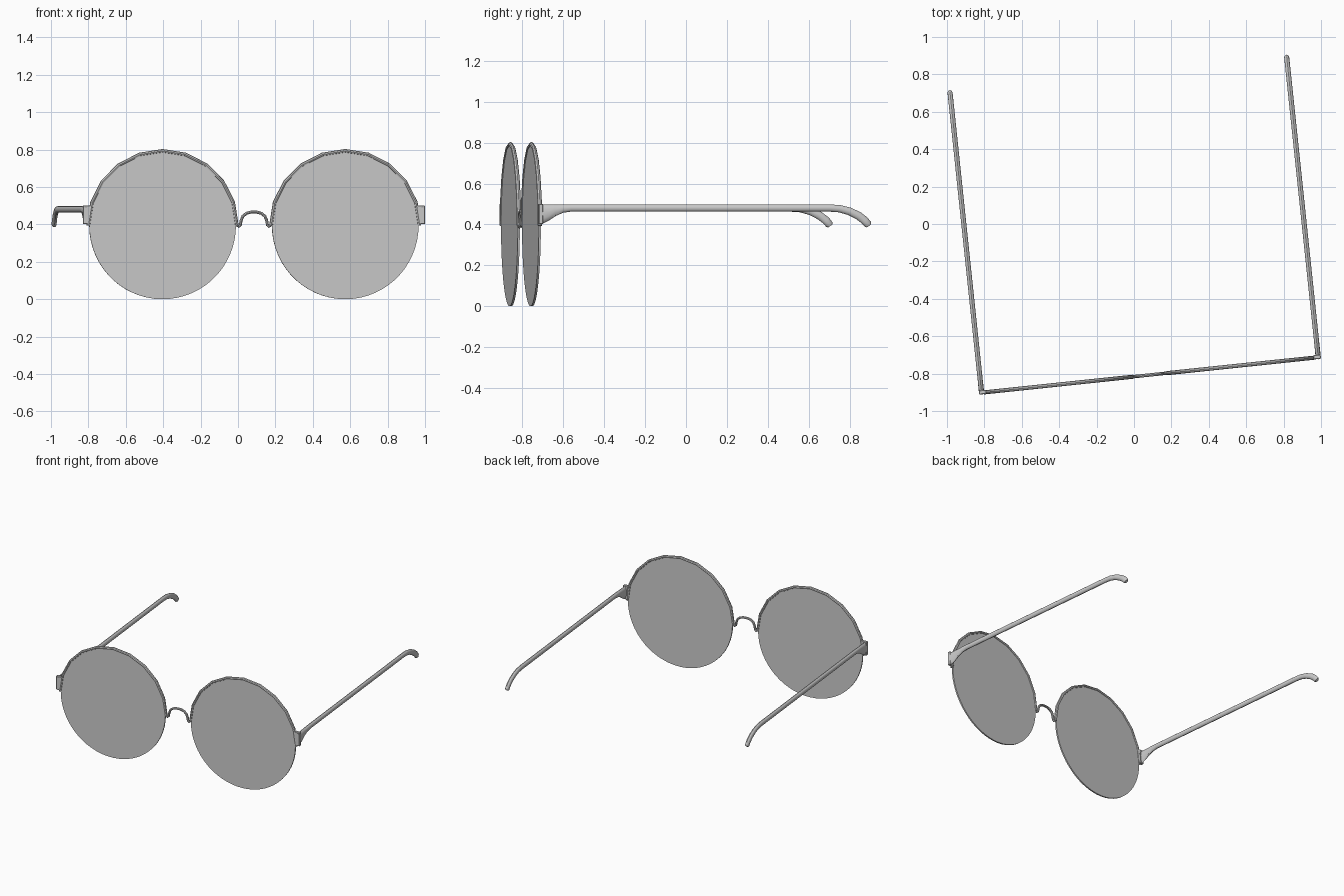
import bpy, bmesh
from math import sin, cos, pi, radians
from mathutils import Vector, Matrix

if "Cube" in bpy.data.objects:
    bpy.data.objects.remove(bpy.data.objects["Cube"])

# The glasses are modelled square-on, then turned 6 degrees into place
PLACE = Matrix.Translation((0.085, -0.807, 0)) @ Matrix.Rotation(radians(6), 4, 'Z')
U, V = Vector((1, 0, 0)), Vector((0, 1, 0))
LENS_X, LENS_Z, LENS_R = 0.491, 0.394, 0.394


def finish(bm, name):
    bmesh.ops.recalc_face_normals(bm, faces=bm.faces)
    bm.transform(PLACE)
    mesh = bpy.data.meshes.new(name)
    bm.to_mesh(mesh)
    bm.free()
    obj = bpy.data.objects.new(name, mesh)
    bpy.context.collection.objects.link(obj)
    bpy.ops.object.select_all(action='DESELECT')
    obj.select_set(True)
    bpy.context.view_layer.objects.active = obj
    bpy.ops.object.shade_smooth_by_angle(angle=radians(35))


def sweep(name, stations, side, n=10):
    """Oval tube through (point, half width, half height); side is normal to the path plane."""
    bm = bmesh.new()
    pts = [Vector(s[0]) for s in stations]
    rings = []
    for i, (_, w, h) in enumerate(stations):
        tangent = (pts[min(i + 1, len(pts) - 1)] - pts[max(i - 1, 0)]).normalized()
        up = side.cross(tangent)
        rings.append([bm.verts.new(pts[i] + side * w * cos(2 * pi * k / n)
                                   + up * h * sin(2 * pi * k / n)) for k in range(n)])
    for a, b in zip(rings, rings[1:]):
        for k in range(n):
            m = (k + 1) % n
            bm.faces.new((a[k], a[m], b[m], b[k]))
    bm.faces.new(rings[0])
    bm.faces.new(rings[-1])
    finish(bm, name)


for s, label in ((-1, "left"), (1, "right")):
    # Lens: thin flat disc
    bm = bmesh.new()
    bmesh.ops.create_cone(bm, cap_ends=True, segments=60, radius1=LENS_R, radius2=LENS_R, depth=0.01,
                          matrix=Matrix.Translation((s * LENS_X, 0, LENS_Z)) @ Matrix.Rotation(pi / 2, 4, 'X'))
    finish(bm, label + "_lens")

    # Half rim over the top of the lens
    sweep(label + "_rim", [((s * LENS_X + 0.399 * cos(a), 0, LENS_Z + 0.399 * sin(a)), 0.011, 0.01)
                           for a in (radians(18 * i) for i in range(11))], V, 8)

    # End piece joining rim and temple
    bm = bmesh.new()
    bmesh.ops.create_cube(bm, size=1, matrix=Matrix.Translation((s * 0.899, 0.002, 0.451))
                          @ Matrix.Diagonal((0.04, 0.022, 0.1, 1)))
    bmesh.ops.bevel(bm, geom=bm.edges[:], offset=0.003, segments=1, affect='EDGES')
    finish(bm, label + "_end_piece")

    # Temple: flared at the hinge, straight arm, drooping ear hook
    profile = [(0.0, 0.450, 0.014, 0.048), (0.03, 0.457, 0.014, 0.041), (0.07, 0.469, 0.0135, 0.028),
               (0.11, 0.477, 0.0135, 0.020), (0.15, 0.480, 0.0135, 0.0175), (1.42, 0.480, 0.0135, 0.0175),
               (1.47, 0.477, 0.0135, 0.018), (1.52, 0.464, 0.0135, 0.019), (1.565, 0.442, 0.0135, 0.020),
               (1.595, 0.419, 0.0135, 0.020), (1.611, 0.400, 0.0135, 0.019), (1.616, 0.393, 0.010, 0.013)]
    sweep(label + "_temple", [((s * 0.905, v, z), w, h) for v, z, w, h in profile], U, 12)

# Bridge: arch with a small turned-up foot at each rim
half = [(0.094, 0.41), (0.090, 0.395), (0.081, 0.389), (0.073, 0.396), (0.069, 0.42),
        (0.059, 0.444), (0.040, 0.459), (0.018, 0.465)]
path = [(-x, z) for x, z in half] + [(0, 0.466)] + half[::-1]
sweep("bridge", [((x, 0, z), 0.009, 0.008) for x, z in path], V, 8)
